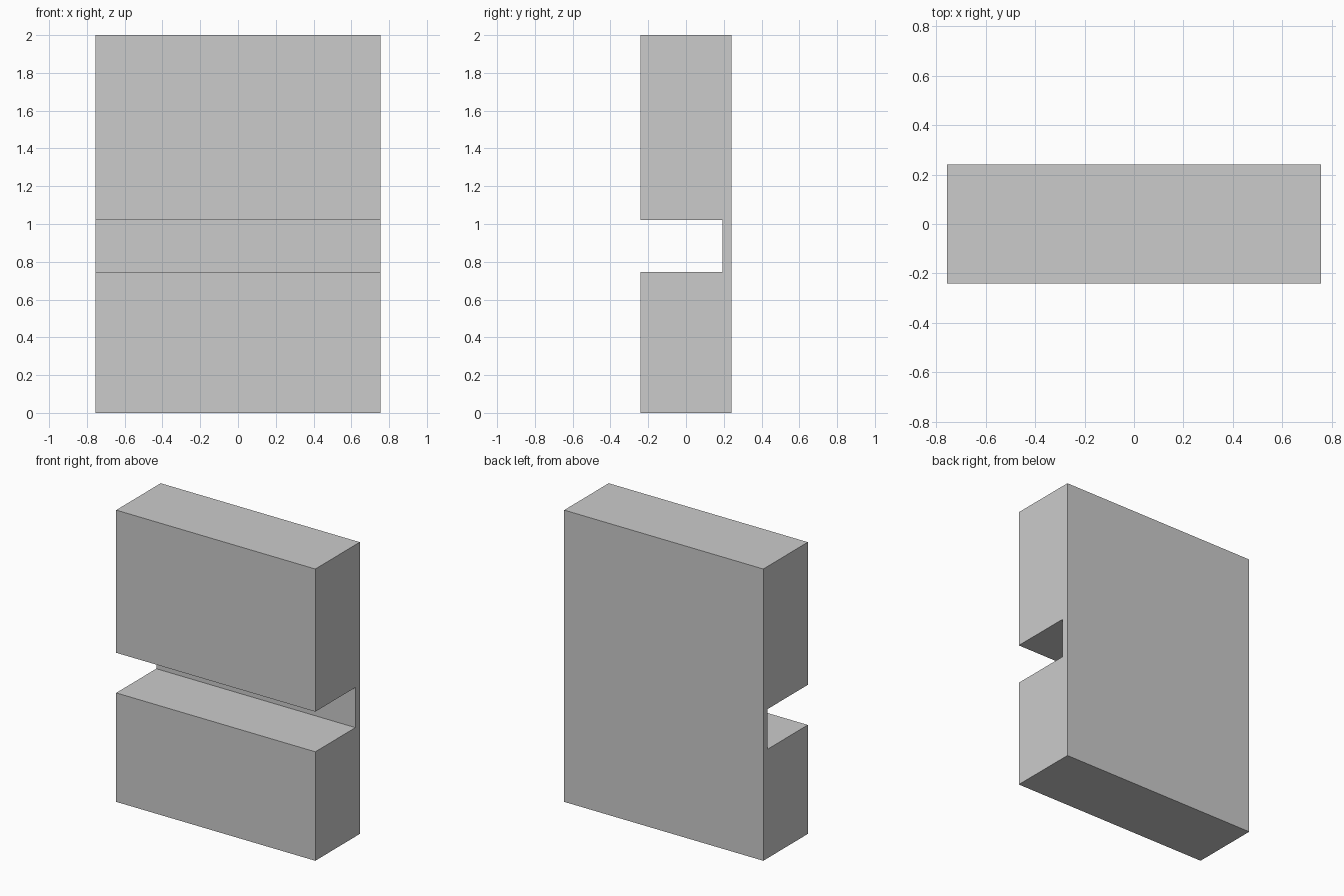
import bpy
import bmesh

if "Cube" in bpy.data.objects:
    bpy.data.objects.remove(bpy.data.objects["Cube"])

HALF_W, HALF_D, HEIGHT = 0.755, 0.241, 2.0
SLOT_BACK, SLOT_LOW, SLOT_HIGH = 0.193, 0.747, 1.022

# Side profile (y, z): a slab with a deep slot cut in from the front
profile = [
    (-HALF_D, 0), (HALF_D, 0), (HALF_D, HEIGHT), (-HALF_D, HEIGHT),
    (-HALF_D, SLOT_HIGH), (SLOT_BACK, SLOT_HIGH),
    (SLOT_BACK, SLOT_LOW), (-HALF_D, SLOT_LOW),
]

# Extrude the profile across the full width
bm = bmesh.new()
side = bm.faces.new([bm.verts.new((-HALF_W, y, z)) for y, z in profile])
extruded = bmesh.ops.extrude_face_region(bm, geom=[side])["geom"]
moved = [v for v in extruded if isinstance(v, bmesh.types.BMVert)]
bmesh.ops.translate(bm, verts=moved, vec=(2 * HALF_W, 0, 0))
bmesh.ops.recalc_face_normals(bm, faces=bm.faces)

mesh = bpy.data.meshes.new("slotted_block")
bm.to_mesh(mesh)
bm.free()
block = bpy.data.objects.new("slotted_block", mesh)
bpy.context.collection.objects.link(block)
